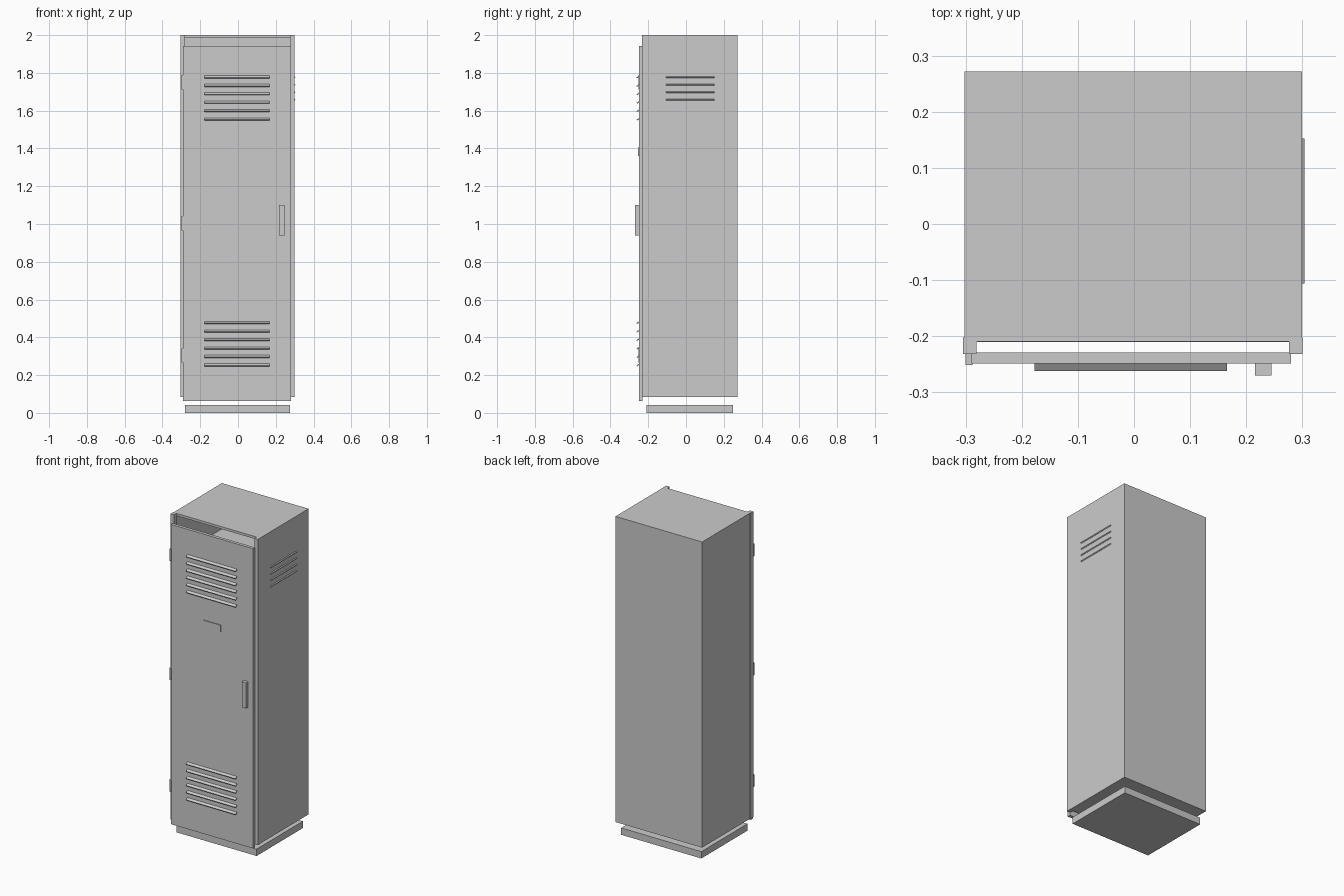
import bpy, math
from mathutils import Matrix, Euler

if "Cube" in bpy.data.objects:
    bpy.data.objects.remove(bpy.data.objects["Cube"])


def box(name, x, y, z, tilt=(0, 0, 0)):
    """Box spanning the (min, max) ranges, optionally tilted about its centre."""
    bpy.ops.mesh.primitive_cube_add(size=1)
    ob = bpy.context.object
    ob.name = name
    size = [r[1] - r[0] for r in (x, y, z)]
    centre = [(r[0] + r[1]) / 2 for r in (x, y, z)]
    ob.data.transform(Euler(tilt).to_matrix().to_4x4() @ Matrix.Diagonal((*size, 1)))
    ob.location = centre
    return ob


L, R = -0.302, 0.299        # cabinet sides
F, B = -0.209, 0.272        # cabinet front and back
Z0, Z1 = 0.083, 2.0         # cabinet bottom and top
T = 0.015                   # sheet thickness
DOOR = -0.249               # door front face

# Plinth, separate from the body
box("plinth", (-0.28, 0.276), (-0.21, 0.248), (0, 0.043))

# Hollow cabinet shell, open at the front
box("left_wall", (L, L + T), (F, B), (Z0, Z1))
box("right_wall", (R - T, R), (F, B), (Z0, Z1))
box("back_wall", (L + T, R - T), (B - T, B), (Z0, Z1))
box("top_panel", (L + T, R - T), (F, B - T), (Z1 - T, Z1))
box("floor_panel", (L + T, R - T), (F, B - T), (Z0, Z0 + T))
box("upper_shelf", (L + T, R - T), (F + 0.01, B - T), (1.71, 1.725))

# Front corner posts
box("left_post", (-0.305, -0.281), (-0.232, -0.202), (Z0, Z1))
box("right_post", (0.276, 0.3), (-0.232, -0.202), (Z0, Z1))

# Door with handle, label plate and hinges
box("door", (-0.29, 0.28), (DOOR, -0.229), (0.063, 1.943))
box("handle", (0.216, 0.245), (-0.27, DOOR), (0.94, 1.10))
box("label_plate", (-0.065, 0.055), (-0.254, DOOR), (1.36, 1.405))
for i, z in enumerate((0.304, 1.004, 1.751)):
    box(f"hinge_{i}", (-0.3, -0.288), (-0.251, -0.23), (z - 0.038, z + 0.038))

# Slanted door louvres, two groups of six
for group, top in (("upper", 1.78), ("lower", 0.479)):
    for i in range(6):
        z = top - i * 0.0448
        box(f"{group}_louvre_{i}", (-0.177, 0.166), (-0.2625, -0.2405),
            (z - 0.003, z + 0.003), (math.radians(35), 0, 0))

# Slanted louvres on the right wall
for i in range(4):
    z = 1.78 - i * 0.04
    box(f"side_louvre_{i}", (0.288, 0.304), (-0.106, 0.152),
        (z - 0.003, z + 0.003), (0, math.radians(35), 0))
